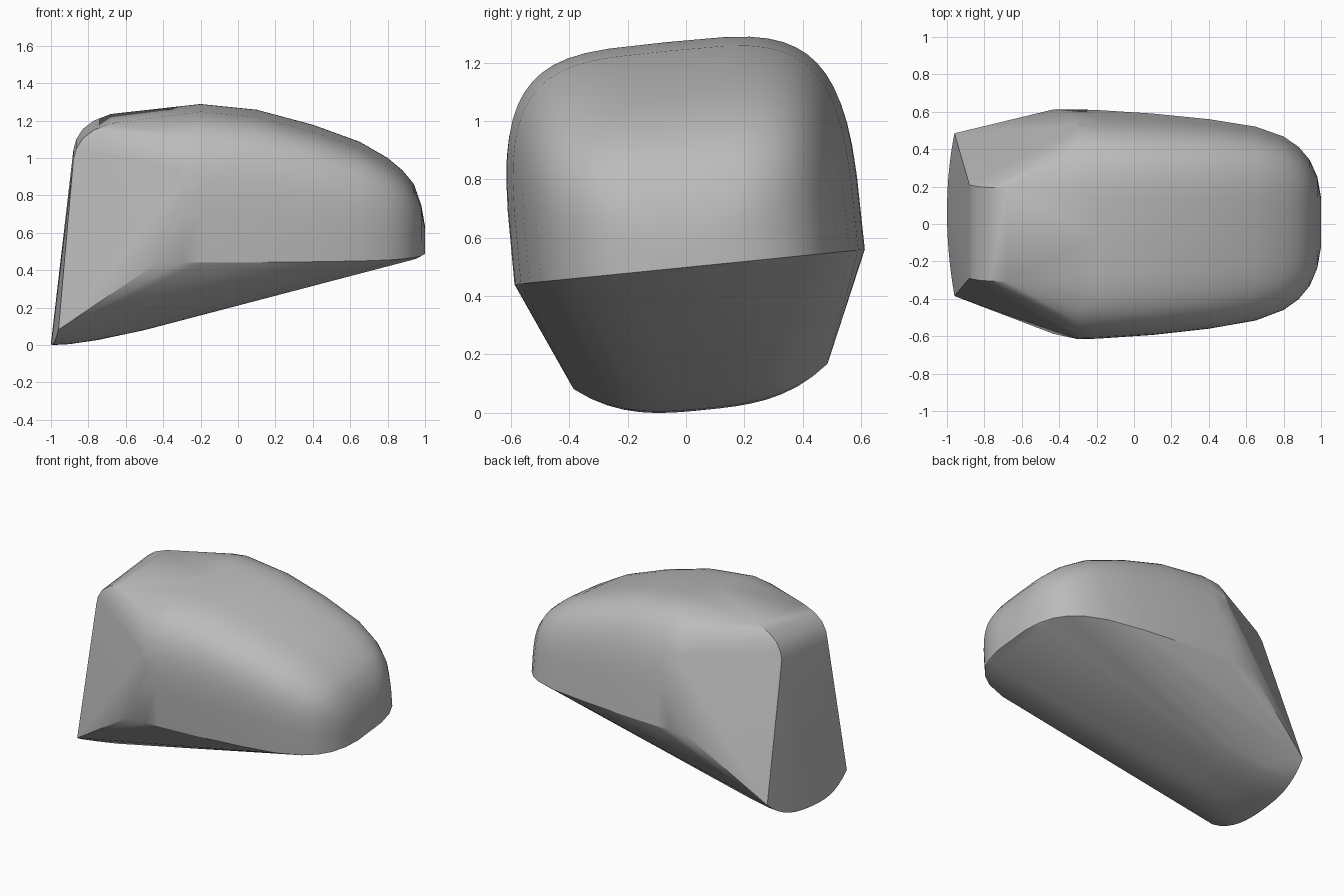
import bpy, bmesh, math

cube = bpy.data.objects.get("Cube")
if cube:
    bpy.data.objects.remove(cube, do_unlink=True)

ROLL = 0.1      # slight sideways lean of the whole body
RIM = 0.5       # height of the hard edge between belly and sides
bm = bmesh.new()


def add(x, u, v):
    """Add a point of a cross-section, leaned about the rim."""
    bm.verts.new((x, u - ROLL * (v - RIM) + 0.0125, v + ROLL * u))


# Domed upper body: position, half width, top height
sections = [(-0.3, 0.6, 1.255), (-0.2, 0.597, 1.27), (0.1, 0.578, 1.24),
            (0.4, 0.548, 1.16), (0.65, 0.508, 1.07), (0.8, 0.455, 0.985),
            (0.88, 0.4, 0.92), (0.94, 0.33, 0.85), (0.98, 0.24, 0.74),
            (1.0, 0.13, 0.63)]
STEPS = 28
for x, width, top in sections:
    for i in range(STEPS + 1):
        a = math.pi * i / STEPS
        c, s = math.cos(a), math.sin(a)
        add(x, width * math.copysign(abs(c) ** 0.5, c),
            RIM + (top - RIM) * abs(s) ** 0.5)

# Rim corners and small chin under the nose
for side in (-1, 1):
    add(-0.43, side * 0.6, RIM)
    add(0.95, side * 0.25, 0.485)
    # Narrow rounded ridge at the top of the tail
    for x, v in ((-0.88, 1.02), (-0.865, 1.075), (-0.83, 1.13),
                 (-0.77, 1.175), (-0.68, 1.21)):
        add(x, side * 0.25, v)

# Curved lower edge of the tail, repeated forward to round the belly
for x, lift, reach in ((-1.0, 0, 0.435), (-0.9, 0.005, 0.32),
                       (-0.75, 0.027, 0.3), (-0.5, 0.08, 0.28)):
    for i in range(-8, 9):
        t = i / 8
        u = reach * t
        bend = 0.04 * t * t if lift == 0 else 0
        add(x + bend, u, 0.01 + lift + 0.115 * abs(u / 0.435) ** 3)

# Wrap one skin around the sections
hull = bmesh.ops.convex_hull(bm, input=bm.verts)
loose = {g for g in hull["geom_interior"] + hull["geom_unused"]
         if isinstance(g, bmesh.types.BMVert)}
bmesh.ops.delete(bm, geom=list(loose), context="VERTS")
bmesh.ops.dissolve_limit(bm, angle_limit=math.radians(0.5),
                         verts=bm.verts, edges=bm.edges)
bmesh.ops.recalc_face_normals(bm, faces=bm.faces)

mesh = bpy.data.meshes.new("rounded_body")
bm.to_mesh(mesh)
bm.free()
body = bpy.data.objects.new("rounded_body", mesh)
bpy.context.collection.objects.link(body)

# Plain grey finish
grey = bpy.data.materials.new("plain_grey")
grey.use_nodes = True
colour = (0.5, 0.5, 0.5, 1)
grey.diffuse_color = colour
grey.node_tree.nodes["Principled BSDF"].inputs["Base Color"].default_value = colour
mesh.materials.append(grey)

bpy.ops.object.select_all(action="DESELECT")
body.select_set(True)
bpy.context.view_layer.objects.active = body
bpy.ops.object.shade_smooth_by_angle(angle=math.radians(25))
